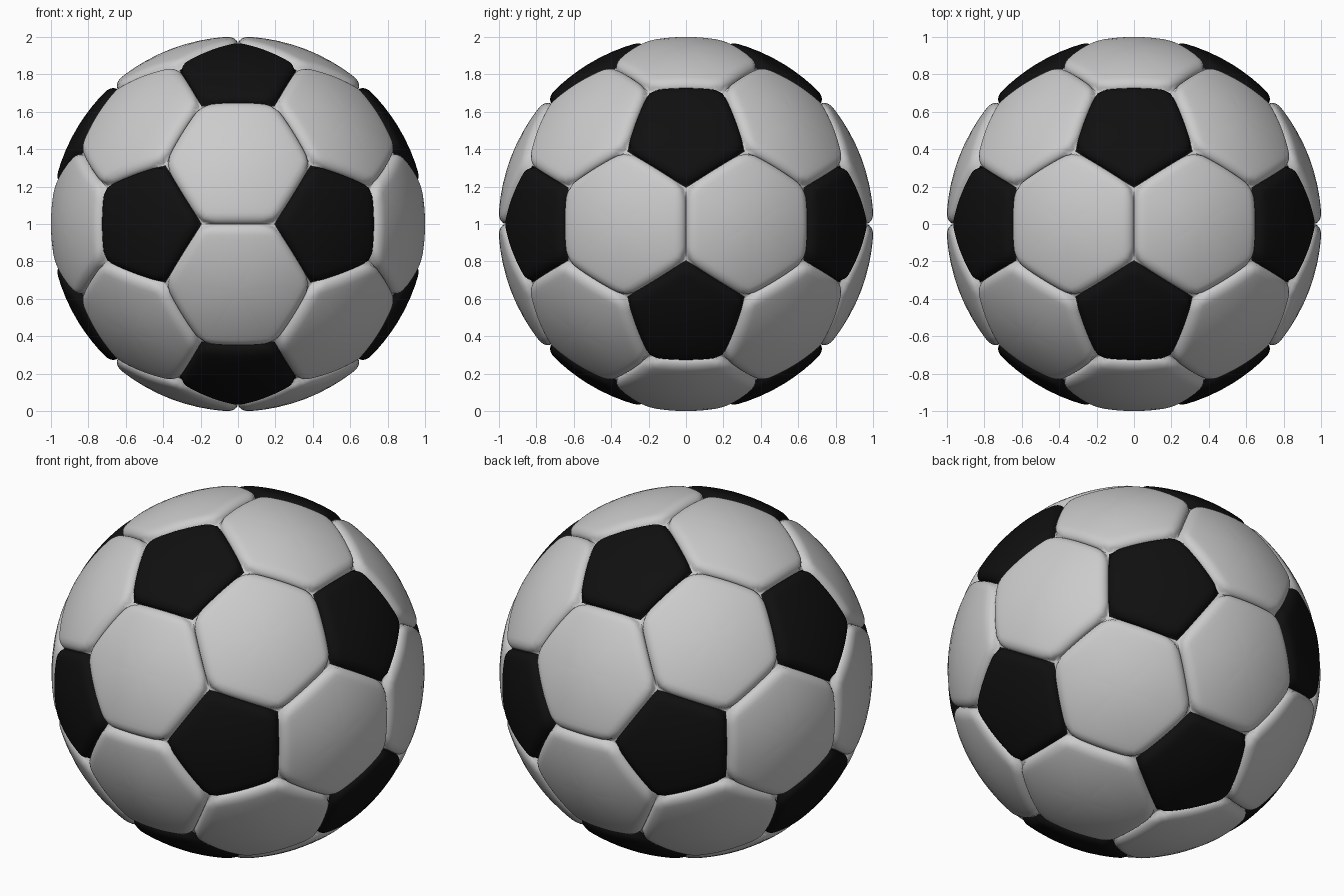
import bpy, bmesh, math
from mathutils import Vector
from itertools import combinations

if "Cube" in bpy.data.objects:
    bpy.data.objects.remove(bpy.data.objects["Cube"])

R, DEPTH, WIDTH = 1.002, 0.042, 0.06      # ball radius, seam depth, rounded edge width
SIDE = 16                                 # segments along each panel edge
RINGS = [.2, .4, .6, .74, .82, .86, .9, .93, .955, .975, .99, 1]
PHI = (1 + math.sqrt(5)) / 2

# icosahedron directions: pentagon centres
ico = []
for a in (-1, 1):
    for b in (-PHI, PHI):
        ico += [Vector((0, a, b)), Vector((a, b, 0)), Vector((b, 0, a))]


def adjacent(p, q):
    return abs((p - q).length - 2) < 0.01


def ordered(points):
    """Sort panel corners counter-clockwise seen from outside."""
    c = sum(points, Vector()) / len(points)
    n = c.normalized()
    u = (points[0] - c).normalized()
    v = n.cross(u)
    return sorted(points, key=lambda p: math.atan2((p - c).dot(v), (p - c).dot(u)))


def add_panel(bm, corners):
    """Spherical panel with edges rolling down into the seam."""
    corners = ordered(corners)
    k = len(corners)
    c = sum(corners, Vector()) / k
    walls = [corners[i].cross(corners[(i + 1) % k]).normalized() for i in range(k)]

    def place(p):
        d = p.normalized()
        u = math.sqrt(sum(max(0, 1 - d.dot(w) / WIDTH) ** 2 for w in walls))
        u = min(1, u)
        drop = DEPTH * (1 - math.sqrt(1 - u * u))
        return bm.verts.new(d * (R - drop) + Vector((0, 0, 1)))

    rim = [corners[i].lerp(corners[(i + 1) % k], j / SIDE)
           for i in range(k) for j in range(SIDE)]
    centre = place(c)
    rings = [[place(c.lerp(p, t)) for p in rim] for t in RINGS]
    m = len(rim)
    for i in range(m):
        j = (i + 1) % m
        bm.faces.new((centre, rings[0][i], rings[0][j]))
        for a, b in zip(rings, rings[1:]):
            bm.faces.new((a[i], b[i], b[j], a[j]))


def make_object(name, panels):
    bm = bmesh.new()
    for corners in panels:
        add_panel(bm, corners)
    for f in bm.faces:
        f.smooth = True
    me = bpy.data.meshes.new(name)
    bm.to_mesh(me)
    bm.free()
    ob = bpy.data.objects.new(name, me)
    bpy.context.collection.objects.link(ob)
    return ob


# black pentagons around each icosahedron corner
pentagons = [[(2 * p + q) / 3 for q in ico if adjacent(p, q)] for p in ico]
# white hexagons inside each icosahedron triangle
hexagons = [[(2 * p + q) / 3 for p in tri for q in tri if p is not q]
            for tri in combinations(ico, 3)
            if all(adjacent(p, q) for p, q in combinations(tri, 2))]

black = make_object("black_panels", pentagons)
make_object("white_panels", hexagons)

mat = bpy.data.materials.new("black")
mat.diffuse_color = (0.005, 0.005, 0.005, 1)
mat.use_nodes = True
mat.node_tree.nodes["Principled BSDF"].inputs["Base Color"].default_value = mat.diffuse_color
black.data.materials.append(mat)
